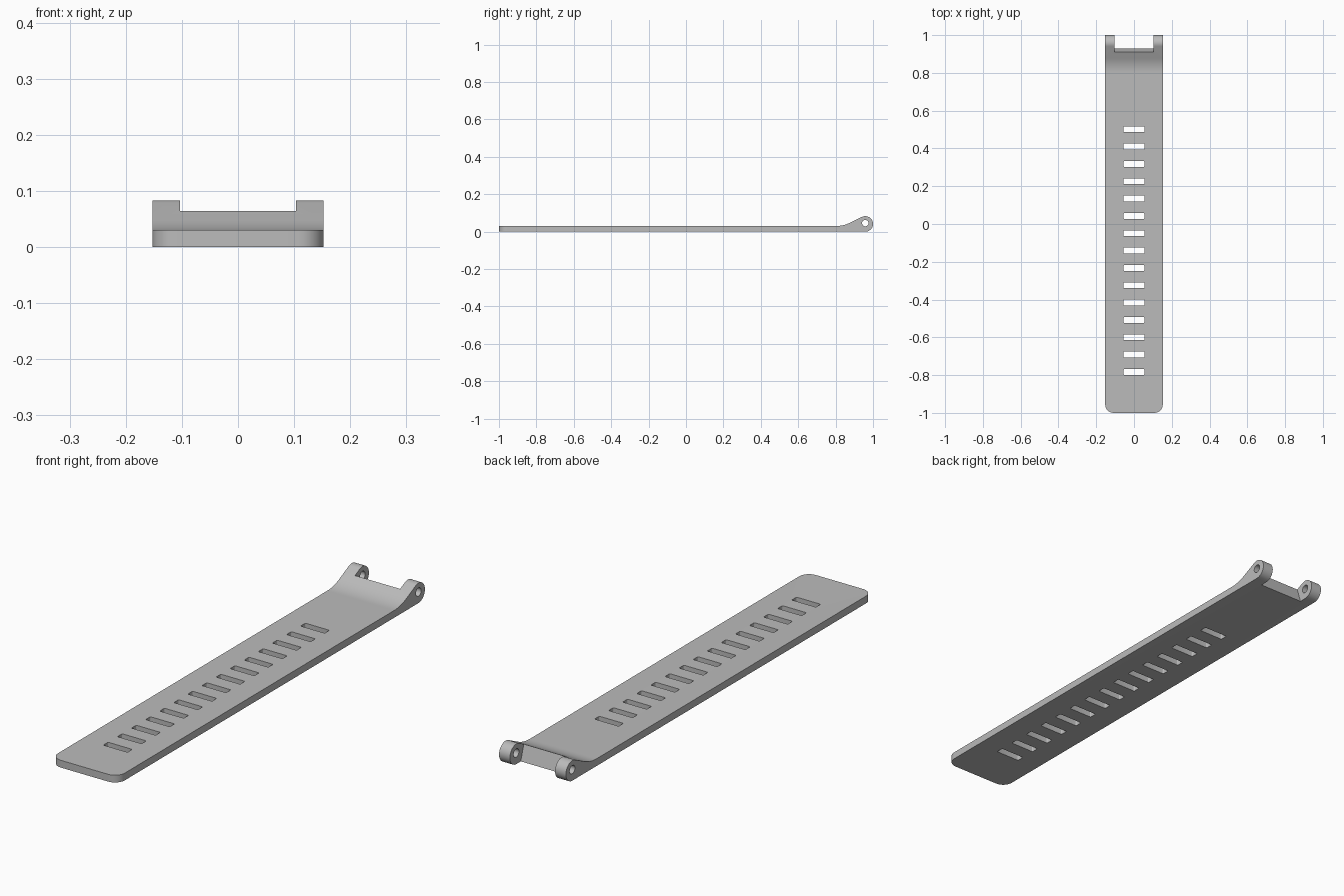
import bpy
import bmesh
from math import cos, sin, radians
from mathutils import Vector

cube = bpy.data.objects.get("Cube")
if cube:
    bpy.data.objects.remove(cube, do_unlink=True)

HALF_W, THICK = 0.1525, 0.03
LUG_R = 0.0415
LUG_Y, LUG_Z = 1 - LUG_R, LUG_R
RAMP = radians(26)

grey = bpy.data.materials.new("strap grey")
grey.use_nodes = True
colour = (0.5, 0.5, 0.5, 1)
grey.diffuse_color = colour
grey.node_tree.nodes["Principled BSDF"].inputs["Base Color"].default_value = colour


def prism(bm, outline, axis, lo, hi):
    """Extrude a 2D outline along x (outline is y, z) or z (outline is x, y)."""
    def place(p, t):
        return (t, p[0], p[1]) if axis == "x" else (p[0], p[1], t)
    face = bm.faces.new([bm.verts.new(place(p, lo)) for p in outline])
    grown = bmesh.ops.extrude_face_region(bm, geom=[face])
    shift = Vector(place((0, 0), hi - lo))
    verts = [g for g in grown["geom"] if isinstance(g, bmesh.types.BMVert)]
    bmesh.ops.translate(bm, verts=verts, vec=shift)


def circle(cy, cz, r, start, end, n):
    return [(cy + r * cos(start + (end - start) * i / n),
             cz + r * sin(start + (end - start) * i / n)) for i in range(n + 1)]


def rounded_rect(cx, cy, hx, hy, r, n=4):
    pts = []
    for sx, sy, a in ((1, 1, 0), (-1, 1, 90), (-1, -1, 180), (1, -1, 270)):
        pts += circle(cx + sx * (hx - r), cy + sy * (hy - r), r,
                      radians(a), radians(a + 90), n)
    return pts


def finish(name, bm):
    bmesh.ops.recalc_face_normals(bm, faces=bm.faces)
    mesh = bpy.data.meshes.new(name)
    bm.to_mesh(mesh)
    bm.free()
    obj = bpy.data.objects.new(name, mesh)
    obj.data.materials.append(grey)
    bpy.context.collection.objects.link(obj)
    return obj


# Side profile: flat band, curved ramp, round lug
tangent = Vector((LUG_Y - LUG_R * sin(RAMP), LUG_Z + LUG_R * cos(RAMP)))
slope = Vector((cos(RAMP), sin(RAMP)))
knee = tangent - slope * ((tangent.y - THICK) / slope.y)
a, c = knee - Vector((0.04, 0)), knee + slope * 0.04
ramp = [a * (1 - t) ** 2 + knee * 2 * t * (1 - t) + c * t * t
        for t in (i / 10 for i in range(11))]
profile = [(-1, 0)] + circle(LUG_Y, LUG_Z, LUG_R, radians(-90),
                             radians(90) + RAMP, 32)
profile += [tuple(p) for p in reversed(ramp)] + [(-1, THICK)]

bm = bmesh.new()
prism(bm, profile, "x", -HALF_W, HALF_W)

# Rounded corners at the free end
corners = [e for e in bm.edges if all(v.co.y < -0.99 for v in e.verts)
           and abs(e.verts[0].co.z - e.verts[1].co.z) > 0.01]
bmesh.ops.bevel(bm, geom=corners, offset=0.045, segments=8, profile=0.5,
                affect="EDGES")
strap = finish("strap", bm)

# Cutters: row of adjustment slots, gap between lugs, pin hole
slots = bmesh.new()
for i in range(15):
    prism(slots, rounded_rect(0, 0.502 - 0.0918 * i, 0.055, 0.0155, 0.004),
          "z", -0.05, 0.1)
gap = bmesh.new()
prism(gap, [(0.945, -0.05), (1.1, -0.05), (1.1, 0.15), (0.8825, 0.15)],
      "x", -0.103, 0.103)
hole = bmesh.new()
prism(hole, circle(LUG_Y, LUG_Z + 0.004, 0.017, 0, radians(360), 32)[:-1],
      "x", -0.3, 0.3)

cutters = [finish(n, b) for n, b in (("slot_cutter", slots),
                                     ("gap_cutter", gap),
                                     ("pin_hole_cutter", hole))]
for cutter in cutters:
    cutter.hide_render = True
    mod = strap.modifiers.new(cutter.name, "BOOLEAN")
    mod.operation = "DIFFERENCE"
    mod.solver = "EXACT"
    mod.object = cutter

bpy.ops.object.select_all(action="DESELECT")
bpy.context.view_layer.objects.active = strap
strap.select_set(True)
for mod in list(strap.modifiers):
    bpy.ops.object.modifier_apply(modifier=mod.name)
for cutter in cutters:
    bpy.data.objects.remove(cutter, do_unlink=True)
bpy.ops.object.shade_smooth_by_angle(angle=radians(30))
